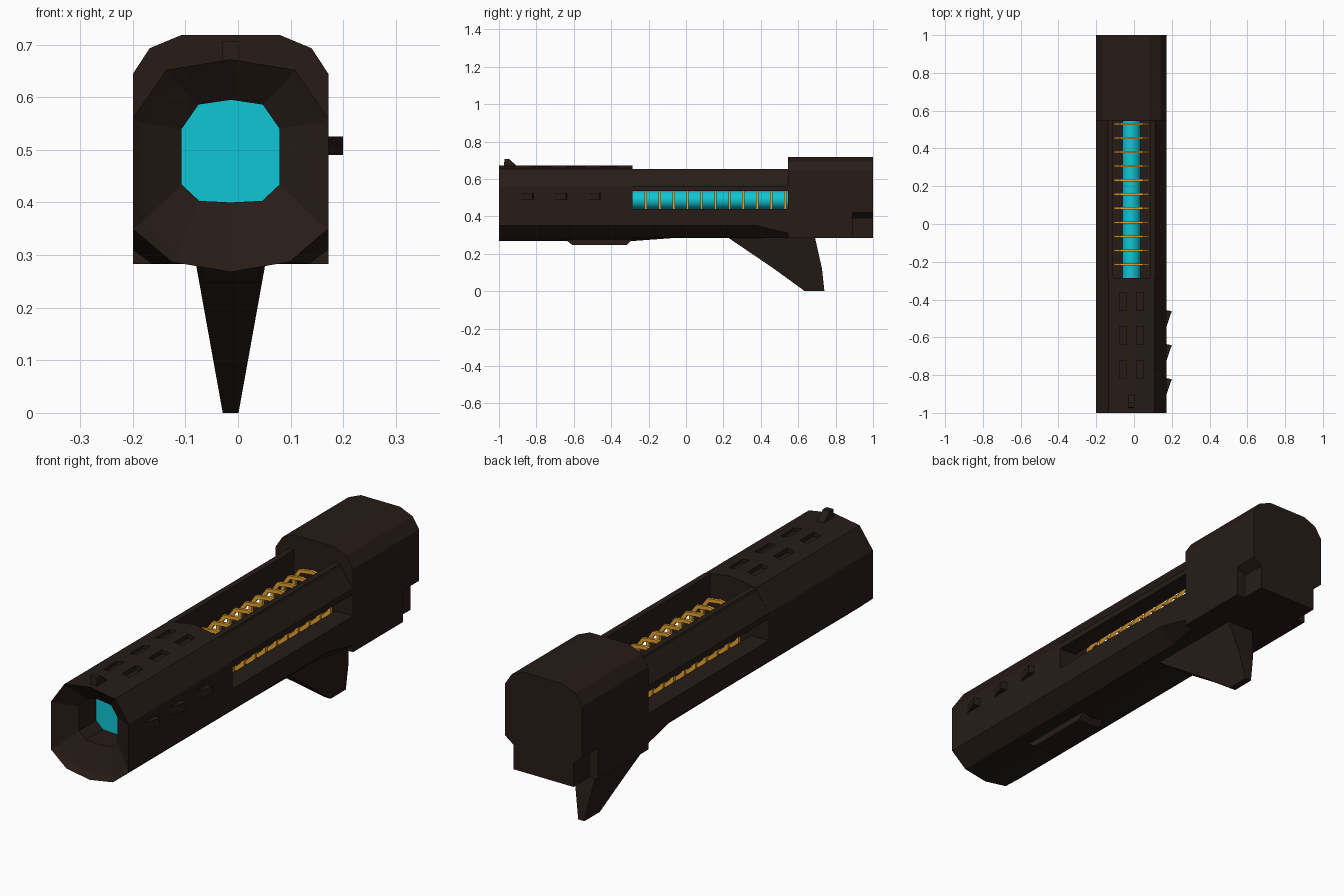
import bpy, bmesh, math

if "Cube" in bpy.data.objects:
    bpy.data.objects.remove(bpy.data.objects["Cube"])

CX = -0.014  # body axis is offset because of the fins on one side


def material(name, rgb):
    m = bpy.data.materials.new(name)
    m.diffuse_color = (*rgb, 1)
    m.use_nodes = True
    m.node_tree.nodes["Principled BSDF"].inputs["Base Color"].default_value = m.diffuse_color
    return m


DARK = material("dark_shell", (0.02, 0.0115, 0.0085))
CYAN = material("cyan_glow", (0.005, 0.56, 0.66))
GOLD = material("gold_coil", (0.80, 0.37, 0.03))


def loft(name, rings, mat, closed=False):
    """Skin a list of equal-length 3D rings; cap the ends unless the loop is closed."""
    bm = bmesh.new()
    vs = [[bm.verts.new((x + CX, y, z)) for x, y, z in r] for r in rings]
    n = len(vs[0])
    pairs = list(zip(vs, vs[1:])) + ([(vs[-1], vs[0])] if closed else [])
    for a, b in pairs:
        for i in range(n):
            j = (i + 1) % n
            bm.faces.new((a[i], a[j], b[j], b[i]))
    if not closed:
        bm.faces.new(vs[0])
        bm.faces.new(vs[-1])
    bmesh.ops.recalc_face_normals(bm, faces=bm.faces)
    me = bpy.data.meshes.new(name)
    bm.to_mesh(me)
    bm.free()
    ob = bpy.data.objects.new(name, me)
    bpy.context.collection.objects.link(ob)
    me.materials.append(mat)
    return ob


def at_y(profile, y):
    return [(x, y, z) for x, z in profile]


def at_x(profile, x):
    return [(x, y, z) for y, z in profile]


def mirror(half):
    """Half outline running top to bottom on +x, closed on the -x side."""
    return half + [(-x, z) for x, z in reversed(half) if x > 0]


def scaled(profile, s, cz):
    return [(x * s, cz + (z - cz) * s) for x, z in profile]


def box(name, x0, x1, y0, y1, z0, z1, mat):
    p = [(x0, z0), (x1, z0), (x1, z1), (x0, z1)]
    return loft(name, [at_y(p, y0), at_y(p, y1)], mat)


# Ten-sided outlines: outer barrel and inner bore
outer = mirror([(0, 0.672), (0.122, 0.652), (0.186, 0.56), (0.186, 0.35), (0.112, 0.287), (0, 0.268)])
bore = mirror([(0, 0.595), (0.061, 0.586), (0.093, 0.54), (0.093, 0.434), (0.06, 0.403), (0, 0.400)])

# Front barrel with funnel muzzle
barrel = loft("front_barrel", [at_y(outer, -0.285), at_y(outer, -1), at_y(scaled(outer, 0.9, 0.472), -0.985),
                               at_y(bore, -0.94), at_y(bore, -0.82)], DARK)

# Recessed vents on top of the barrel
for i in range(3):
    for s in (-1, 1):
        y = -0.41 - 0.18 * i
        cut = box("vent_cutter", s * 0.046 - 0.018, s * 0.046 + 0.018, y - 0.047, y + 0.047, 0.648, 0.7, DARK)
        cut.hide_render = True
        cut.hide_viewport = True
        mod = barrel.modifiers.new("vent", 'BOOLEAN')
        mod.operation = 'DIFFERENCE'
        mod.solver = 'EXACT'
        mod.object = cut

# Glowing lens deep in the muzzle
loft("muzzle_lens", [at_y(bore, -0.823), at_y(bore, -0.819)], CYAN)

# Glowing core between barrel and rear housing
core = [(0.048 * math.cos(a * math.tau / 24), 0.488 + 0.048 * math.sin(a * math.tau / 24)) for a in range(24)]
core_ob = loft("energy_core", [at_y(core, -0.29), at_y(core, 0.56)], CYAN)
for f in core_ob.data.polygons:
    f.use_smooth = len(f.vertices) == 4

# Gold coil rings around the core
inner = scaled(bore, 0.84, 0.498)
for i in range(11):
    y = -0.215 + 0.0745 * i
    loft("coil_ring", [at_y(bore, y - 0.006), at_y(bore, y + 0.006),
                       at_y(inner, y + 0.006), at_y(inner, y - 0.006)], GOLD, closed=True)


# Lower tray below the open window, turning square toward the back
def tray(y, side, corner, bottom):
    return at_y(mirror([(0.1, 0.385), (0.1, 0.44), (0.186, 0.44), (0.186, side), corner, (0, bottom)]), y)


loft("lower_tray", [tray(-0.285, 0.35, (0.112, 0.287), 0.268), tray(-0.08, 0.35, (0.112, 0.287), 0.283),
                    tray(0.38, 0.35, (0.115, 0.286), 0.283), tray(0.55, 0.31, (0.15, 0.283), 0.283)], DARK)

# Upper side rails framing the top opening
rail = [(0.1, 0.54), (0.186, 0.535), (0.186, 0.56), (0.128, 0.64), (0.124, 0.652), (0.098, 0.652)]
for s in (-1, 1):
    p = [(s * x, z) for x, z in rail]
    loft("side_rail", [at_y(p, -0.285), at_y(p, 0.55)], DARK)

# Rear housing with notched lower corners at the very back
top = [(0.094, 0.718), (0.154, 0.693), (0.186, 0.644)]
full = mirror(top + [(0.186, 0.283)])
notched = mirror(top + [(0.186, 0.42), (0.145, 0.39), (0.145, 0.283)])
loft("rear_housing", [at_y(full, 0.545), at_y(full, 0.89)], DARK)
loft("rear_end", [at_y(notched, 0.89), at_y(notched, 1.0)], DARK)


# Tapered grip
def grip_level(z, y0, y1):
    w = 0.015 + 0.18 * z
    return [(-w, y0, z), (w, y0, z), (w, y1, z), (-w, y1, z)]


loft("grip", [grip_level(0, 0.635, 0.74), grip_level(0.12, 0.47, 0.727),
              grip_level(0.285, 0.227, 0.69)], DARK)

# Pad under the barrel
pad = [(-0.65, 0.28), (-0.61, 0.248), (-0.315, 0.248), (-0.285, 0.28)]
loft("under_pad", [at_x(pad, -0.055), at_x(pad, 0.055)], DARK)

# Front sight
sight = [(-0.975, 0.66), (-0.97, 0.706), (-0.945, 0.706), (-0.9, 0.665)]
loft("front_sight", [at_x(sight, -0.016), at_x(sight, 0.016)], DARK)

# Three small fins on the right side
for i in range(3):
    d = -0.18 * i
    fin = [(0.18, -0.455 + d), (0.214, -0.462 + d), (0.18, -0.56 + d)]
    loft("side_fin", [[(x, y, z) for x, y in fin] for z in (0.49, 0.525)], DARK)
